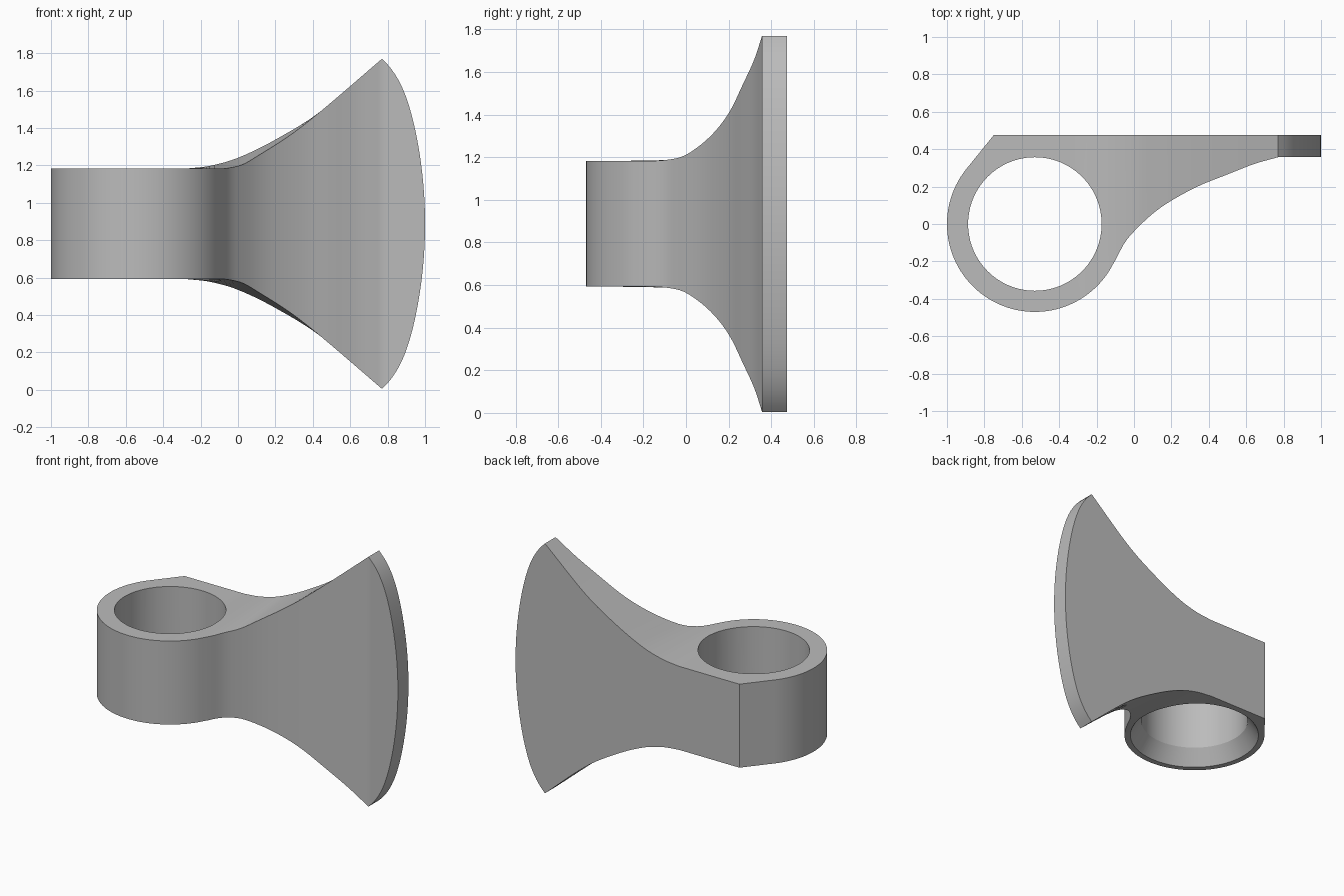
import bpy, bmesh, math

if "Cube" in bpy.data.objects:
    bpy.data.objects.remove(bpy.data.objects["Cube"], do_unlink=True)

MID, CX, R, HOLE = 0.8875, -0.53, 0.47, 0.357   # mid height, socket centre and radii
RING_H, TIP_H, BACK = 0.295, 0.8825, 0.475      # half heights, back plane

gray = bpy.data.materials.new("plain gray")
gray.use_nodes = True
gray.diffuse_color = (0.5, 0.5, 0.5, 1)
gray.node_tree.nodes["Principled BSDF"].inputs["Base Color"].default_value = (0.5, 0.5, 0.5, 1)


def curve(pts, x):
    """Smooth curve through pts, constant beyond the ends."""
    if x <= pts[0][0]:
        return pts[0][1]
    if x >= pts[-1][0]:
        return pts[-1][1]
    i = max(k for k in range(len(pts) - 1) if pts[k][0] <= x)

    def slope(k):
        a, b = pts[max(k - 1, 0)], pts[min(k + 1, len(pts) - 1)]
        return (b[1] - a[1]) / (b[0] - a[0])
    (x0, y0), (x1, y1) = pts[i], pts[i + 1]
    w = x1 - x0
    t = (x - x0) / w
    return (y0 * (1 + 2 * t) * (1 - t) ** 2 + slope(i) * w * t * (1 - t) ** 2
            + y1 * t * t * (3 - 2 * t) + slope(i + 1) * w * t * t * (t - 1))


NECK = [(-0.1, -0.195), (-0.05, -0.1), (0, -0.04), (0.1, 0.055), (0.2, 0.125),
        (0.35, 0.205), (0.5, 0.265), (0.64, 0.32), (0.77, 0.357)]
FLARE_FRONT = [(-0.07, RING_H), (0.02, 0.315), (0.1, 0.36), (0.28, 0.475), (0.44, 0.6), (0.77, TIP_H)]
FLARE_BACK = [(-0.28, RING_H), (-0.15, 0.31), (0, 0.353), (0.2, 0.45), (0.44, 0.6), (0.77, TIP_H)]


def circle_y(x):
    return math.sqrt(max(R * R - (x - CX) ** 2, 0))


def front_y(x):
    return -circle_y(x) if x < -0.1 else curve(NECK, x)


def back_y(x):
    if x < -0.895:
        return circle_y(x)
    return min(BACK, 0.296 + (x + 0.895) * (BACK - 0.296) / 0.145)


# Body stations: x, half height at the front, half height at the back
xs = [CX - R * math.cos(math.radians(156) * i / 48) for i in range(48)]
xs += [-0.895, -0.75] + [-0.1 + 0.87 * i / 40 for i in range(41)]
stations = [(x, curve(FLARE_FRONT, x), curve(FLARE_BACK, x)) for x in sorted(xs)]
for i in range(1, 33):                           # rounded cutting edge
    t = 1 - i / 32
    stations.append((1 - 0.23 * (0.7 * t ** 2 + 0.3 * t ** 9), TIP_H * t, TIP_H * t))

bm = bmesh.new()
loops = []
for x, hf, hb in stations:
    yf, yb = front_y(x), back_y(x)
    loops.append([bm.verts.new(p) for p in ((x, yf, MID - hf), (x, yb, MID - hb),
                                            (x, yb, MID + hb), (x, yf, MID + hf))])
for a, b in zip(loops, loops[1:]):
    for k in range(4):
        n = (k + 1) % 4
        bm.faces.new((a[k], a[n], b[n], b[k]))
bm.faces.new(loops[0])
bm.faces.new(loops[-1])
bmesh.ops.remove_doubles(bm, verts=bm.verts, dist=0.0005)
bmesh.ops.dissolve_degenerate(bm, edges=bm.edges, dist=0.0001)
bmesh.ops.recalc_face_normals(bm, faces=bm.faces)


def finish(name, bm):
    me = bpy.data.meshes.new(name)
    bm.to_mesh(me)
    bm.free()
    me.materials.append(gray)
    ob = bpy.data.objects.new(name, me)
    bpy.context.collection.objects.link(ob)
    return ob


body = finish("axe_head", bm)

# Handle hole with a flared lower mouth
bm = bmesh.new()
base = MID - RING_H
profile = [(0.497, base - 0.1), (0.43, base), (HOLE, base + 0.11), (HOLE, 1.5)]
rings = [[bm.verts.new((CX + r * math.cos(a), r * math.sin(a), z))
          for a in (math.tau * k / 96 for k in range(96))] for r, z in profile]
for a, b in zip(rings, rings[1:]):
    for k in range(96):
        n = (k + 1) % 96
        bm.faces.new((a[k], a[n], b[n], b[k]))
bm.faces.new(rings[0])
bm.faces.new(rings[-1])
bmesh.ops.recalc_face_normals(bm, faces=bm.faces)
cutter = finish("hole_cutter", bm)
cutter.hide_render = True

mod = body.modifiers.new("handle_hole", "BOOLEAN")
mod.operation, mod.solver, mod.object = "DIFFERENCE", "EXACT", cutter
bpy.ops.object.select_all(action="DESELECT")
body.select_set(True)
bpy.context.view_layer.objects.active = body
bpy.ops.object.modifier_apply(modifier=mod.name)
bpy.data.objects.remove(cutter, do_unlink=True)
bpy.ops.object.shade_smooth_by_angle(angle=math.radians(25))
